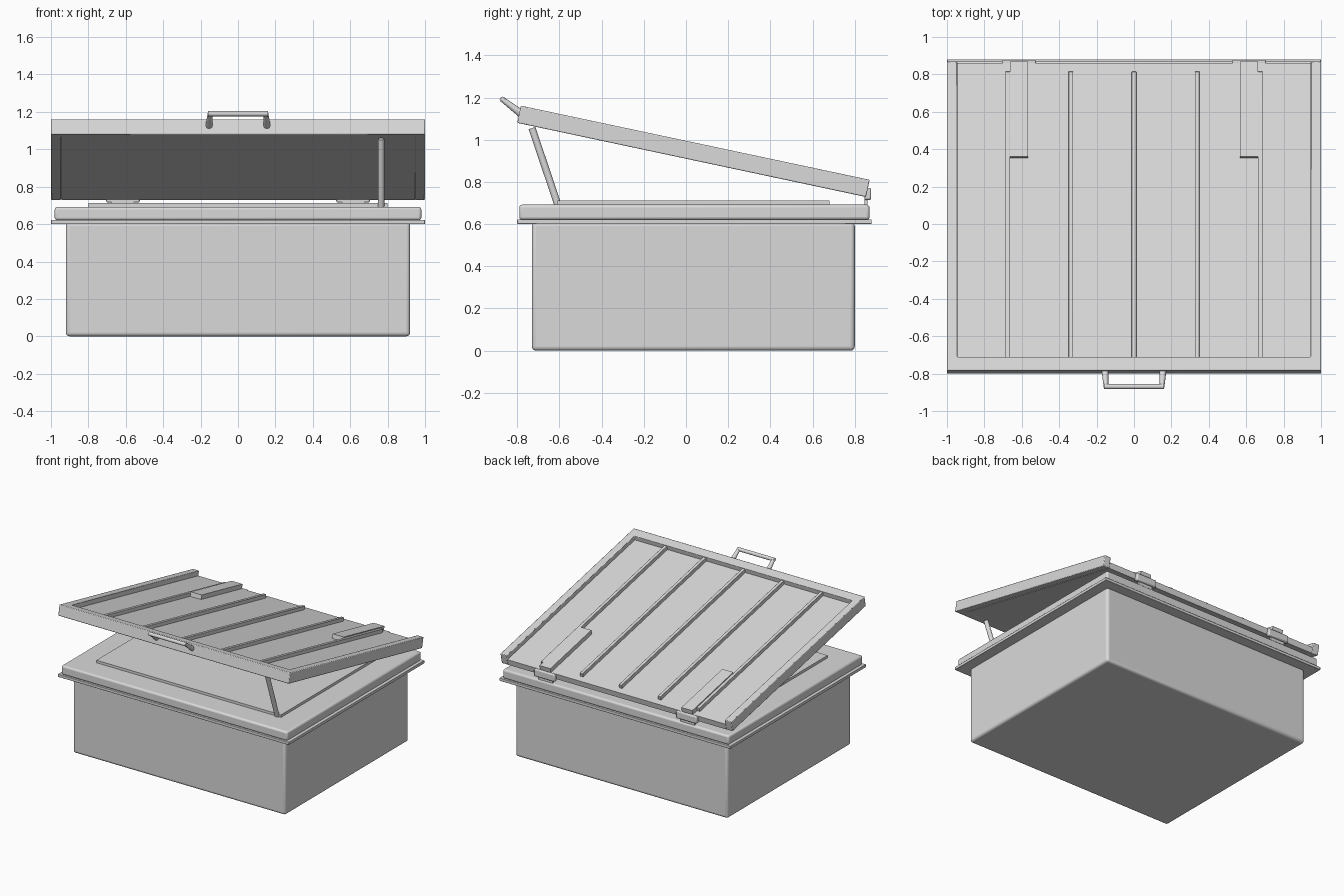
import bpy, bmesh, math
from mathutils import Matrix, Vector

if "Cube" in bpy.data.objects:
    bpy.data.objects.remove(bpy.data.objects["Cube"], do_unlink=True)

# Single painted metal colour
metal = bpy.data.materials.new("light grey metal")
metal.use_nodes = True
GREY = (0.7, 0.7, 0.7, 1)
metal.diffuse_color = GREY
metal.node_tree.nodes["Principled BSDF"].inputs["Base Color"].default_value = GREY

# Lid frame: origin at its lower front edge, y runs back down the slope
LID = Matrix.Translation((0, -0.80, 1.08)) @ Matrix.Rotation(math.radians(-12), 4, "X")
FLAT = Matrix.Identity(4)


def finish(name, bm, matrix=FLAT, bevel=0, segments=2):
    bmesh.ops.recalc_face_normals(bm, faces=bm.faces[:])
    mesh = bpy.data.meshes.new(name)
    bm.to_mesh(mesh)
    bm.free()
    mesh.materials.append(metal)
    ob = bpy.data.objects.new(name, mesh)
    bpy.context.collection.objects.link(ob)
    ob.matrix_world = matrix
    if bevel:
        mod = ob.modifiers.new("rounded edges", "BEVEL")
        mod.width, mod.segments = bevel, segments
        mod.limit_method = "ANGLE"
    bpy.ops.object.select_all(action="DESELECT")
    ob.select_set(True)
    bpy.context.view_layer.objects.active = ob
    bpy.ops.object.shade_smooth_by_angle(angle=math.radians(35))
    return ob


def box(name, low, high, matrix=FLAT, bevel=0, segments=2):
    low, high = Vector(low), Vector(high)
    bm = bmesh.new()
    bmesh.ops.create_cube(bm, size=1)
    bmesh.ops.scale(bm, vec=high - low, verts=bm.verts)
    bmesh.ops.translate(bm, vec=(low + high) / 2, verts=bm.verts)
    return finish(name, bm, matrix, bevel, segments)


def rod(name, a, b, r1, r2, sides=16):
    a, b = Vector(a), Vector(b)
    bm = bmesh.new()
    bmesh.ops.create_cone(bm, cap_ends=True, segments=sides, radius1=r1,
                          radius2=r2, depth=(b - a).length)
    turn = (b - a).to_track_quat("Z", "Y").to_matrix().to_4x4()
    return finish(name, bm, Matrix.Translation((a + b) / 2) @ turn)


# Lower housing
box("body", (-0.92, -0.73, 0), (0.92, 0.80, 0.61), bevel=0.02, segments=4)
box("flange", (-1, -0.80, 0.60), (1, 0.88, 0.623), bevel=0.003)
box("rim", (-0.98, -0.79, 0.62), (0.98, 0.87, 0.692), bevel=0.014, segments=3)
box("inner_cover", (-0.80, -0.61, 0.68), (0.80, 0.68, 0.712))

# Lid frame: U-shaped, open at the hinge side
bm = bmesh.new()
outline = [(-1, 0), (1, 0), (1, 1.69), (0.945, 1.69),
           (0.945, 0.075), (-0.945, 0.075), (-0.945, 1.69), (-1, 1.69)]
face = bm.faces.new([bm.verts.new((x, y, 0)) for x, y in outline])
top = bmesh.ops.extrude_face_region(bm, geom=[face])["geom"]
bmesh.ops.translate(bm, vec=(0, 0, 0.083),
                    verts=[v for v in top if isinstance(v, bmesh.types.BMVert)])
finish("lid_frame", bm, LID, bevel=0.005)
box("lid_panel", (-0.945, 0.075, 0), (0.945, 1.688, 0.045), LID)

# Stiffening ribs
for i in range(5):
    x = (i - 2) * 0.3375
    box(f"lid_rib_{i + 1}", (x - 0.0125, 0.072, 0.04), (x + 0.0125, 1.636, 0.073),
        LID, bevel=0.003)

# Hinge arms and knuckles
for side, x in (("left", 0.615), ("right", -0.615)):
    box(f"hinge_arm_{side}", (x - 0.047, 1.17, 0.04), (x + 0.047, 1.688, 0.079), LID)
    box(f"hinge_knuckle_{side}", (x - 0.09, 0.845, 0.715), (x + 0.09, 0.878, 0.772),
        bevel=0.008)
    box(f"hinge_leaf_{side}", (x - 0.06, 0.845, 0.68), (x + 0.06, 0.86, 0.74))

# Prop strut
rod("prop_strut", (0.765, -0.607, 0.69), (0.765, -0.73, 1.055), 0.017, 0.017)

# Front handle
for side, s in (("left", 1), ("right", -1)):
    rod(f"handle_leg_{side}", (s * 0.155, -0.78, 1.123), (s * 0.15, -0.873, 1.193),
        0.019, 0.012)
rod("handle_bar", (-0.16, -0.869, 1.19), (0.16, -0.869, 1.19), 0.014, 0.014)
